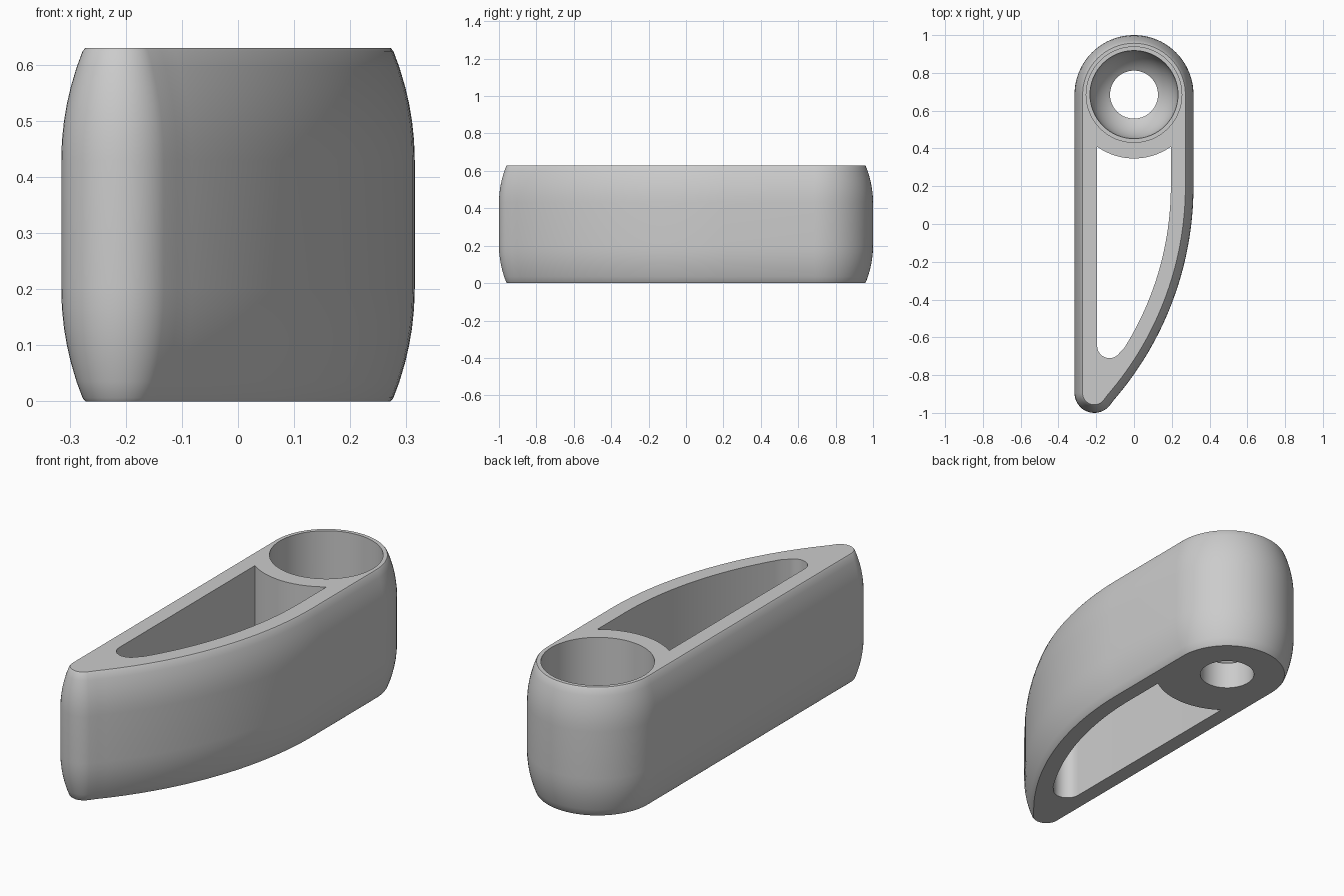
import bpy, bmesh
from math import sin, cos, pi, atan2, sqrt, asin

if "Cube" in bpy.data.objects:
    bpy.data.objects.remove(bpy.data.objects["Cube"], do_unlink=True)

HEIGHT = 0.63
BOSS = (0, 0.685)          # centre of the round end
FLANK = (-1.415, 0.2)      # centre of the long curved side
TIP = (-0.21, -0.895)      # centre of the narrow end
POCKET_TIP = (-0.13, -0.645)

grey = bpy.data.materials.new("light_grey")
grey.use_nodes = True
colour = (0.6, 0.6, 0.6, 1)
grey.diffuse_color = colour
grey.node_tree.nodes["Principled BSDF"].inputs["Base Color"].default_value = colour


def arc(centre, radius, start, end, steps):
    return [(centre[0] + radius * cos(start + (end - start) * i / steps),
             centre[1] + radius * sin(start + (end - start) * i / steps))
            for i in range(steps + 1)]


def direction(a, b):
    return atan2(b[1] - a[1], b[0] - a[0])


def loft(name, layers):
    """Closed solid through (outline, z) layers from bottom to top."""
    bm = bmesh.new()
    rings = [[bm.verts.new((x, y, z)) for x, y in pts] for pts, z in layers]
    for low, high in zip(rings, rings[1:]):
        for i in range(len(low)):
            j = (i + 1) % len(low)
            bm.faces.new((low[i], low[j], high[j], high[i]))
    bm.faces.new(rings[0][::-1])
    bm.faces.new(rings[-1])
    bmesh.ops.recalc_face_normals(bm, faces=bm.faces[:])
    mesh = bpy.data.meshes.new(name)
    bm.to_mesh(mesh)
    bm.free()
    mesh.materials.append(grey)
    obj = bpy.data.objects.new(name, mesh)
    bpy.context.collection.objects.link(obj)
    return obj


def body_outline(inset):
    turn = direction(FLANK, TIP)
    return (arc(BOSS, 0.315 - inset, 0, pi, 40)
            + arc(TIP, 0.105 - inset, pi, turn + 2 * pi, 16)
            + arc(FLANK, 1.73 - inset, turn, 0, 32)[1:])


# Body with crowned sides and a tiny edge break
crown = [(0.043, 0), (0.038, 0.006)]
crown += [((0.2 - z) ** 2 * 1.0, z) for z in (0.035, 0.07, 0.1, 0.13, 0.165, 0.2)]
layers = [(body_outline(d), z) for d, z in crown]
layers += [(body_outline(d), HEIGHT - z) for d, z in reversed(crown)]
body = loft("lever_body", layers)

# Through pocket following the body sides and the round boss
turn = direction(FLANK, POCKET_TIP)
half = asin(0.195 / 0.338)
pocket = (arc(BOSS, 0.338, 1.5 * pi + half, 1.5 * pi - half, 20)
          + arc(POCKET_TIP, 0.065, pi, turn + 2 * pi, 16)
          + arc(FLANK, 1.61, turn, 0, 32)[1:])
pocket_cutter = loft("pocket_cutter", [(pocket, -0.1), (pocket, HEIGHT + 0.1)])

# Stepped bore: through hole, rounded seat, ledge, wide upper bore
hole, cup, seat_z = 0.127, 0.233, 0.33
bore = [(hole, -0.1)]
for i in range(13):
    r = cup * sin(asin(hole / cup) + (pi / 2 - asin(hole / cup)) * i / 12)
    bore.append((r, seat_z - sqrt(max(cup * cup - r * r, 0))))
bore += [(0.253, seat_z), (0.253, HEIGHT + 0.1)]
bore_cutter = loft("bore_cutter",
                   [(arc(BOSS, r, 0, 2 * pi, 64)[:-1], z) for r, z in bore])

bpy.context.view_layer.objects.active = body
body.select_set(True)
for cutter in (pocket_cutter, bore_cutter):
    cut = body.modifiers.new(cutter.name, "BOOLEAN")
    cut.operation = "DIFFERENCE"
    cut.solver = "EXACT"
    cut.object = cutter
    bpy.ops.object.modifier_apply(modifier=cut.name)
    bpy.data.objects.remove(cutter, do_unlink=True)

bpy.ops.object.shade_smooth_by_angle(angle=0.6)
